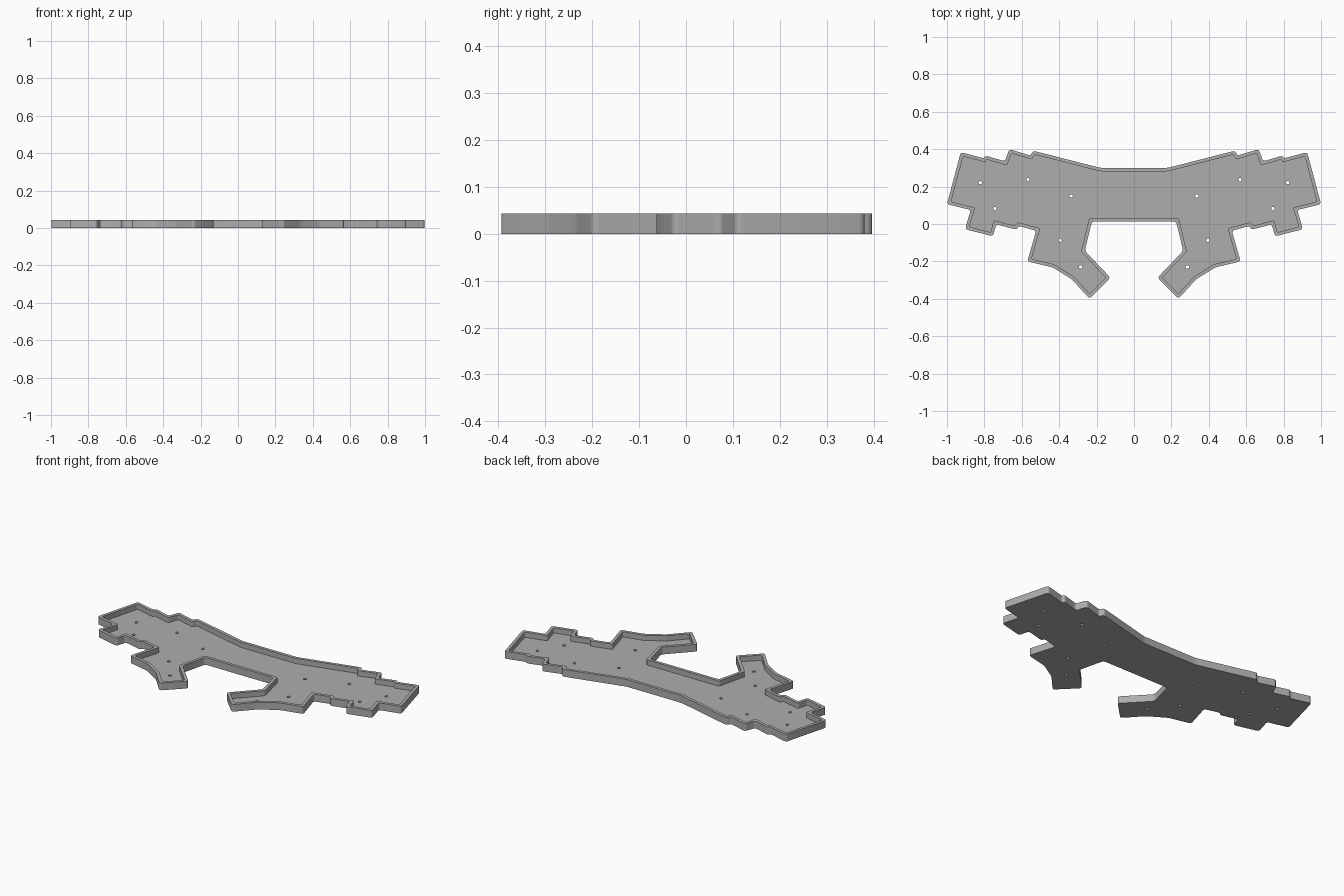
import bpy, bmesh, math
from mathutils import Vector

cube = bpy.data.objects.get("Cube")
if cube:
    bpy.data.objects.remove(cube)

HEIGHT, FLOOR, RIM = 0.043, 0.012, 0.018

# Left half of the outline, clockwise from the back centre
HALF = [(0.18, 0.30), (0.54, 0.392), (0.553, 0.366), (0.667, 0.40), (0.69, 0.335),
        (0.792, 0.365), (0.803, 0.351), (0.926, 0.384), (1.0, 0.106), (0.873, 0.075),
        (0.903, -0.028), (0.754, -0.066), (0.737, -0.002), (0.629, -0.03), (0.615, -0.011),
        (0.523, -0.036), (0.57, -0.20), (0.435, -0.232), (0.333, -0.295), (0.238, -0.399),
        (0.126, -0.287), (0.263, -0.143), (0.225, 0.013)]
HOLES = [(0.567, 0.237), (0.822, 0.221), (0.336, 0.15), (0.743, 0.082),
         (0.395, -0.087), (0.285, -0.23)]

grey = bpy.data.materials.new("Grey plastic")
grey.use_nodes = True
grey.diffuse_color = (0.42, 0.42, 0.42, 1)
grey.node_tree.nodes["Principled BSDF"].inputs["Base Color"].default_value = (0.42, 0.42, 0.42, 1)


def inset(points, distance):
    """Move every edge of a clockwise outline inwards."""
    result = []
    for i, p in enumerate(points):
        a = (p - points[i - 1]).normalized()
        b = (points[(i + 1) % len(points)] - p).normalized()
        na, nb = Vector((a.y, -a.x)), Vector((b.y, -b.x))
        result.append(p + (na + nb) * distance / (1 + na.dot(nb)))
    return result


def rounded(points, radius, steps=4):
    """Replace each corner by a short curve."""
    result = []
    for i, p in enumerate(points):
        a, b = points[i - 1] - p, points[(i + 1) % len(points)] - p
        start = p + a.normalized() * min(radius, a.length * 0.4)
        end = p + b.normalized() * min(radius, b.length * 0.4)
        for k in range(steps + 1):
            t = k / steps
            result.append(start * (1 - t) ** 2 + p * 2 * t * (1 - t) + end * t ** 2)
    return result


def prism(name, points, bottom, top):
    """Extrude an outline into a solid."""
    bm = bmesh.new()
    face = bm.faces.new([bm.verts.new((p.x, p.y, bottom)) for p in points])
    moved = bmesh.ops.extrude_face_region(bm, geom=[face])["geom"]
    bmesh.ops.translate(bm, vec=(0, 0, top - bottom),
                        verts=[v for v in moved if isinstance(v, bmesh.types.BMVert)])
    bmesh.ops.recalc_face_normals(bm, faces=bm.faces)
    mesh = bpy.data.meshes.new(name)
    bm.to_mesh(mesh)
    bm.free()
    mesh.materials.append(grey)
    obj = bpy.data.objects.new(name, mesh)
    bpy.context.collection.objects.link(obj)
    return obj


def cut(target, cutter):
    """Subtract a solid and discard it."""
    cutter.hide_render = True
    mod = target.modifiers.new("Cut", 'BOOLEAN')
    mod.operation, mod.solver, mod.object = 'DIFFERENCE', 'EXACT', cutter
    bpy.context.view_layer.objects.active = target
    bpy.ops.object.modifier_apply(modifier=mod.name)
    bpy.data.objects.remove(cutter)


# Tray body, mirrored across the centre
outline = [Vector(p) for p in HALF] + [Vector((-x, y)) for x, y in reversed(HALF)]
tray = prism("case_tray", rounded(outline, 0.016), 0, HEIGHT)

# Hollow inside the rim
cut(tray, prism("cavity_cutter", rounded(inset(outline, RIM), 0.008), FLOOR, HEIGHT * 2))

# Screw holes through the floor
for x, y in HOLES:
    for side in (-1, 1):
        ring = [Vector((side * x + 0.009 * math.cos(k * math.tau / 16),
                        y + 0.009 * math.sin(k * math.tau / 16))) for k in range(16)]
        cut(tray, prism("hole_cutter", ring, -HEIGHT, HEIGHT))

# Smooth rounded corners, sharp edges elsewhere
bpy.ops.object.select_all(action='DESELECT')
tray.select_set(True)
bpy.context.view_layer.objects.active = tray
bpy.ops.object.shade_smooth_by_angle(angle=math.radians(30))
